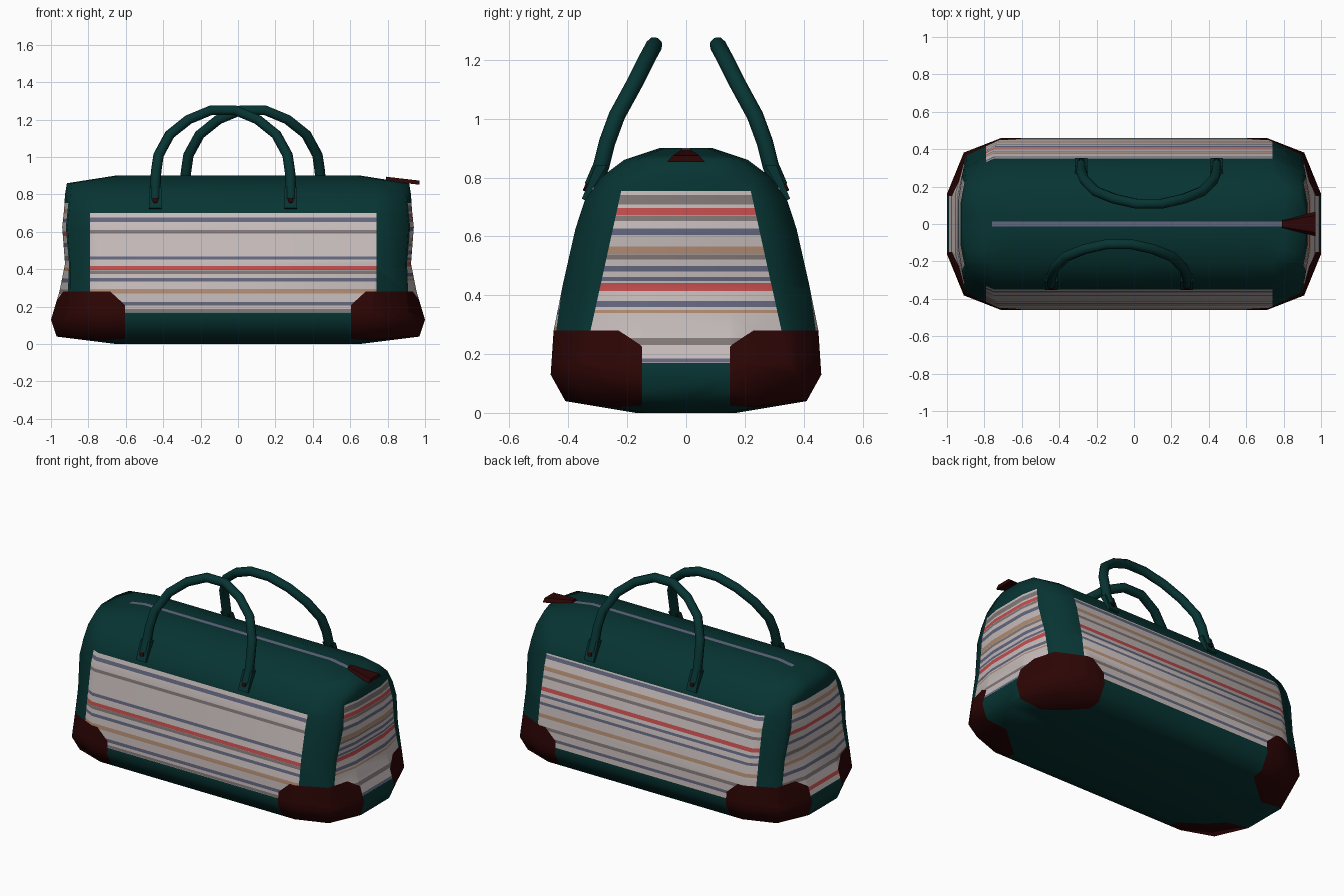
import bpy, bmesh, math
from mathutils import Vector

if "Cube" in bpy.data.objects:
    bpy.data.objects.remove(bpy.data.objects["Cube"])


def material(name, rgb):
    m = bpy.data.materials.new(name)
    m.diffuse_color = (*rgb, 1)
    m.use_nodes = True
    m.node_tree.nodes["Principled BSDF"].inputs["Base Color"].default_value = m.diffuse_color
    return m


GREEN, MAROON, CREAM, RED, BLUE, TAN, GREY = range(7)
mats = [material("dark teal", (0.002, 0.034, 0.032)),
        material("maroon leather", (0.026, 0.0015, 0.0015)),
        material("cream cloth", (0.56, 0.50, 0.49)),
        material("red stripe", (0.54, 0.075, 0.075)),
        material("slate blue", (0.125, 0.135, 0.21)),
        material("tan stripe", (0.44, 0.26, 0.17)),
        material("grey stripe", (0.22, 0.185, 0.185))]


def smooth(ob, angle):
    bpy.ops.object.select_all(action='DESELECT')
    ob.select_set(True)
    bpy.context.view_layer.objects.active = ob
    bpy.ops.object.shade_smooth_by_angle(angle=math.radians(angle))


def make_object(name, bm, slots, angle=50):
    me = bpy.data.meshes.new(name)
    bmesh.ops.recalc_face_normals(bm, faces=bm.faces)
    bm.to_mesh(me)
    bm.free()
    ob = bpy.data.objects.new(name, me)
    bpy.context.collection.objects.link(ob)
    for s in slots:
        me.materials.append(mats[s])
    smooth(ob, angle)
    return ob


def cut(bm, co, no, faces=None):
    faces = list(bm.faces) if faces is None else faces
    geom = set(faces)
    for f in faces:
        geom.update(f.edges)
        geom.update(f.verts)
    bmesh.ops.bisect_plane(bm, geom=list(geom), dist=1e-5,
                           plane_co=co, plane_no=no)


def bridge(bm, a, b):
    n = len(a)
    for i in range(n):
        j = (i + 1) % n
        bm.faces.new((a[i], a[j], b[j], b[i]))


# Bag body: stacked twelve-sided rings (height, half length, half depth)
rings = [(0, .65, .17), (.04, .97, .41), (.13, 1.0, .46), (.28, .955, .45),
         (.43, .925, .42), (.625, .94, .376), (.72, .93, .345),
         (.80, .925, .29), (.86, .915, .21), (.90, .66, .09)]
bm = bmesh.new()
loops = []
for z, a, b in rings:
    t = min(1, max(0, (z - .13) / .3))    # ends get squarer higher up
    q = [(1, .35), (.91 + .06 * t, .83 - .03 * t), (.71 + .09 * t, 1)]
    q += [(-x, y) for x, y in reversed(q)]
    q += [(-x, -y) for x, y in q]
    loops.append([bm.verts.new((x * a, y * b, z)) for x, y in q])
for lo, hi in zip(loops, loops[1:]):
    bridge(bm, lo, hi)
bm.faces.new(loops[0][::-1])
bm.faces.new(loops[-1])

# Cut the borders of panels, corner patches and zip
CORNER = Vector((.657, .754, 0))
CORNER_D = .64 * .657 + .42 * .754
CHAMFER, BASE, BULGE = 1.5, .205, .085
PX, PY = .605, .15


def near(test):
    return [f for f in bm.faces if test(f.calc_center_median())]


for z in (.17, .28, .70, .755):
    cut(bm, (0, 0, z), (0, 0, 1))
for x in (-.79, .74):
    cut(bm, (x, 0, 0), (1, 0, 0), near(lambda c: c.z > .17))
for s in (-1, 1):
    cut(bm, (0, s * .22, .755), (0, s, .22),
        near(lambda c: abs(c.x) > .8 and .17 < c.z < .755))
    cut(bm, (0, s * .014, 0), (0, 1, 0), near(lambda c: c.z > .86))
    cut(bm, (0, s * PY, 0), (0, 1, 0), near(lambda c: c.z < .28))
    cut(bm, (s * PX, 0, 0), (1, 0, 0), near(lambda c: c.z < .28))
for sy in (-1, 1):
    for sx in (-1, 1):
        no = Vector((CORNER.x * sx, CORNER.y * sy, 0))
        cut(bm, no * (CORNER_D - BULGE), no, near(lambda c: c.z < .04))
        cut(bm, no * CORNER_D + Vector((0, 0, BASE)),
            Vector((0, 0, 1)) - no * CHAMFER,
            near(lambda c: .17 < c.z < .28 and c.x * sx > 0 and c.y * sy > 0))
for x in (-.76, .80):
    cut(bm, (x, 0, 0), (1, 0, 0), near(lambda c: c.z > .86))

# Colour the body by region and collect the striped panels
panels = {"front": [], "back": [], "right": [], "left": []}
for f in bm.faces:
    c = f.calc_center_median()
    d = CORNER.x * abs(c.x) + CORNER.y * abs(c.y) - CORNER_D
    if (c.z < .28 and d > -BULGE and abs(c.x) > PX and abs(c.y) > PY
            and (c.z < .17 or c.z < BASE + CHAMFER * d)):
        f.material_index = MAROON
    elif .17 < c.z < .70 and -.79 < c.x < .74 and abs(c.y) > .2:
        panels["front" if c.y < 0 else "back"].append(f)
    elif (.17 < c.z < .755 and abs(c.x) > .82
          and abs(c.y) < .22 + (.755 - c.z) * .22):
        panels["right" if c.x > 0 else "left"].append(f)
    elif c.z > .86 and abs(c.y) < .014 and -.76 < c.x < .80:
        f.material_index = BLUE

# Woven stripes (height, half width, colour)
stripes = {
    "front": [(.665, .011, BLUE), (.60, .009, GREY), (.46, .009, BLUE),
              (.406, .011, RED), (.385, .009, GREY), (.343, .009, BLUE),
              (.283, .012, TAN), (.215, .010, BLUE), (.18, .008, GREY)],
    "back": [(.68, .011, BLUE), (.615, .012, TAN), (.565, .009, GREY),
             (.495, .012, RED), (.455, .008, BLUE), (.41, .008, BLUE),
             (.34, .011, TAN), (.27, .010, GREY), (.21, .009, BLUE)],
    "right": [(.725, .016, GREY), (.685, .012, RED), (.662, .009, GREY),
              (.615, .011, BLUE), (.553, .013, TAN), (.53, .008, GREY),
              (.49, .010, BLUE), (.455, .007, BLUE), (.428, .013, RED),
              (.37, .010, BLUE), (.345, .005, TAN), (.243, .012, GREY),
              (.178, .007, BLUE)],
    "left": [(.71, .012, TAN), (.66, .010, BLUE), (.59, .012, RED),
             (.53, .010, BLUE), (.46, .012, GREY), (.40, .010, TAN),
             (.34, .010, BLUE), (.28, .011, GREY), (.21, .011, RED)]}
marks = {k: 10 + i for i, k in enumerate(panels)}
for key, faces in panels.items():
    for f in faces:
        f.material_index = marks[key]
for key, rows in stripes.items():
    for z, h, _ in rows:
        for zz in (z - h, z + h):
            cut(bm, (0, 0, zz), (0, 0, 1),
                [f for f in bm.faces if f.material_index == marks[key]])
    for f in bm.faces:
        if f.material_index == marks[key]:
            z = f.calc_center_median().z
            f.material_index = next(
                (m for s, h, m in rows if abs(z - s) < h), CREAM)
make_object("bag_body", bm, range(7), 75)

# Handles: half path as (x from centre, y, z), mirrored, then turned for the back
half = [(.362, -.318, .77), (.362, -.288, .84), (.358, -.268, .92),
        (.345, -.235, 1.01), (.285, -.175, 1.12), (.185, -.135, 1.20),
        (.065, -.108, 1.25)]
path = [(-x, y, z) for x, y, z in half] + half[::-1]
for name, s in (("front", 1), ("back", -1)):
    cu = bpy.data.curves.new(name + "_handle", 'CURVE')
    cu.dimensions = '3D'
    cu.bevel_depth = .028
    cu.bevel_resolution = 2
    cu.use_fill_caps = True
    sp = cu.splines.new('POLY')
    sp.points.add(len(path) - 1)
    for p, (x, y, z) in zip(sp.points, path):
        p.co = (s * (x - .08), s * y, z, 1)
    cu.materials.append(mats[GREEN])
    ob = bpy.data.objects.new(name + "_handle", cu)
    bpy.context.collection.objects.link(ob)
    bpy.ops.object.select_all(action='DESELECT')
    ob.select_set(True)
    bpy.context.view_layer.objects.active = ob
    bpy.ops.object.convert(target='MESH')
    smooth(bpy.context.object, 50)

    # Handle tabs lying on the shoulder, each with a rivet
    for side, x in (("left", -.442), ("right", .282)):
        bm = bmesh.new()
        prof = [(-.354, .728), (-.341, .722), (-.27, .84), (-.308, .84)]
        a, b = [[bm.verts.new((s * (x + dx), s * y, z)) for y, z in prof]
                for dx in (-.034, .034)]
        bm.faces.new(a)
        bm.faces.new(b[::-1])
        bridge(bm, a, b)
        make_object(f"{name}_{side}_tab", bm, [GREEN], 30)
        nrm = Vector((0, -s * .92, .38))
        bpy.ops.mesh.primitive_cylinder_add(
            vertices=8, radius=.014, depth=.012,
            location=(s * x, s * -.340, .767),
            rotation=nrm.to_track_quat('Z', 'Y').to_euler())
        bpy.context.object.name = f"{name}_{side}_rivet"
        bpy.context.object.data.materials.append(mats[MAROON])

# Zip pull: a tapering leather tab at the right end
bm = bmesh.new()
a, b = [[bm.verts.new(p) for p in ((x, -w, z), (x, w, z), (x, w * .7, z + .022),
                                   (x, -w * .7, z + .022))]
        for x, w, z in ((.79, .022, .873), (.97, .065, .852))]
bm.faces.new(a)
bm.faces.new(b[::-1])
bridge(bm, a, b)
make_object("zip_pull", bm, [MAROON], 30)
